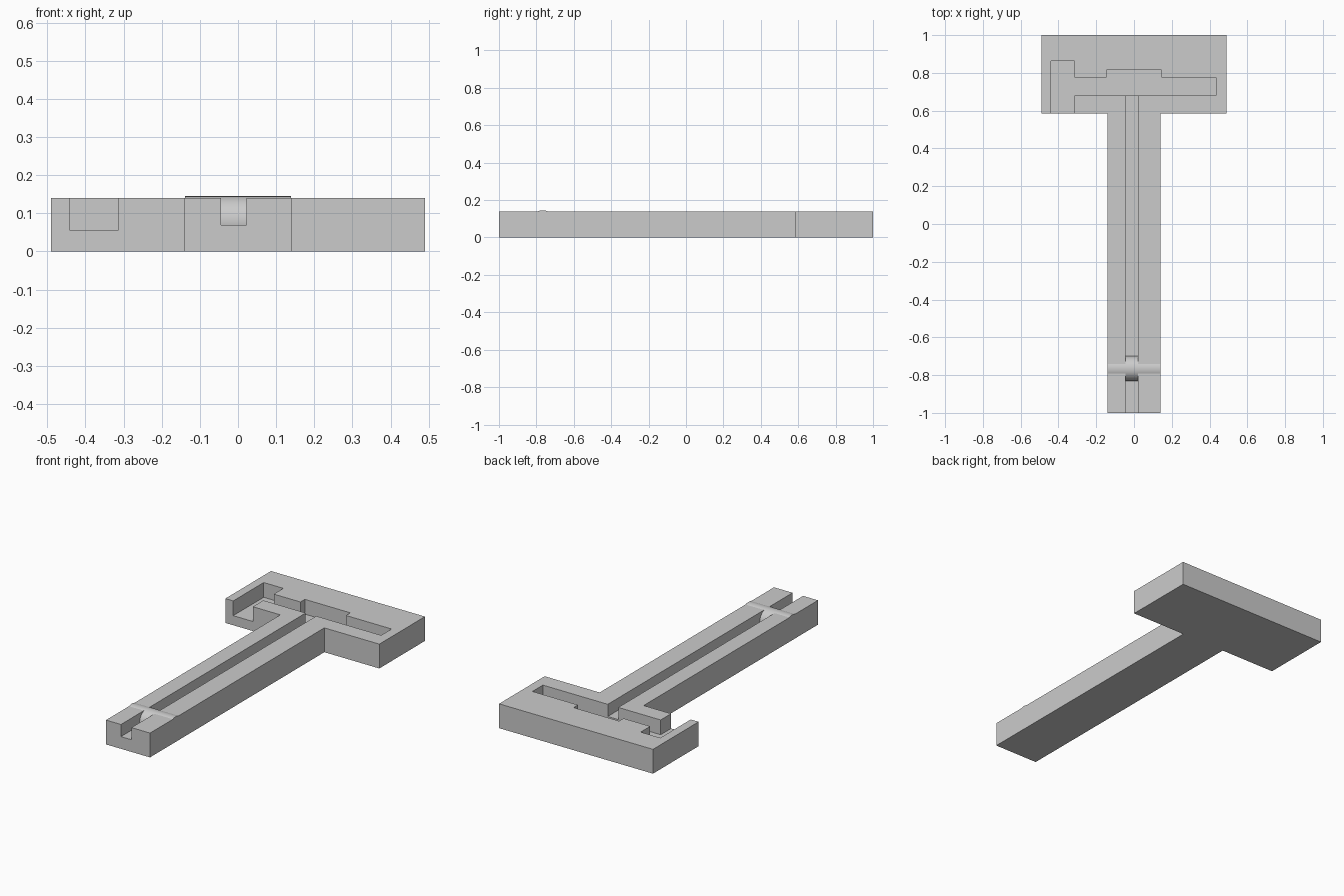
import bpy, bmesh, math

cube = bpy.data.objects.get("Cube")
if cube:
    bpy.data.objects.remove(cube, do_unlink=True)

# Material
grey = bpy.data.materials.new("plain grey")
grey.use_nodes = True
colour = (0.6, 0.6, 0.6, 1)
grey.diffuse_color = colour
grey.node_tree.nodes["Principled BSDF"].inputs["Base Color"].default_value = colour

TOP = 0.14
OVER = 0.3          # cutters reach past the top face


def prism(name, outline, z0, z1):
    """Extrude a flat outline from z0 up to z1."""
    bm = bmesh.new()
    base = bm.faces.new([bm.verts.new((x, y, z0)) for x, y in outline])
    ext = bmesh.ops.extrude_face_region(bm, geom=[base])
    verts = [v for v in ext["geom"] if isinstance(v, bmesh.types.BMVert)]
    bmesh.ops.translate(bm, vec=(0, 0, z1 - z0), verts=verts)
    bmesh.ops.recalc_face_normals(bm, faces=bm.faces)
    mesh = bpy.data.meshes.new(name)
    bm.to_mesh(mesh)
    bm.free()
    mesh.materials.append(grey)
    obj = bpy.data.objects.new(name, mesh)
    bpy.context.collection.objects.link(obj)
    return obj


def cut(body, cutter):
    """Subtract the cutter from the body and discard it."""
    cutter.hide_render = True
    mod = body.modifiers.new("cut", "BOOLEAN")
    mod.operation = "DIFFERENCE"
    mod.solver = "EXACT"
    mod.object = cutter
    bpy.context.view_layer.objects.active = body
    bpy.ops.object.modifier_apply(modifier=mod.name)
    bpy.data.objects.remove(cutter, do_unlink=True)


# T-shaped body: long stem with a wide head at the back
half = [(0.14, -1), (0.14, 0.585), (0.49, 0.585), (0.49, 1)]
body = prism("t_body", half + [(-x, y) for x, y in reversed(half)], 0, TOP)

# Head recess: cross slot, wider middle, side channel open to the front
cut(body, prism("head_recess_cutter", [
    (-0.44, 0.5), (-0.315, 0.5), (-0.315, 0.68), (0.435, 0.68),
    (0.435, 0.775), (0.145, 0.775), (0.145, 0.815), (-0.145, 0.815),
    (-0.145, 0.775), (-0.315, 0.775), (-0.315, 0.862), (-0.44, 0.862)],
    0.055, OVER))

# Long groove down the stem, running into the head recess
cut(body, prism("stem_groove_cutter", [
    (-0.045, -1.1), (0.022, -1.1), (0.022, 0.72), (-0.045, 0.72)],
    0.07, OVER))

# Round cross pin embedded near the front end of the stem
bpy.ops.mesh.primitive_cylinder_add(
    vertices=64, radius=0.066, depth=0.279,
    location=(0, -0.766, 0.079), rotation=(0, math.pi / 2, 0))
pin = bpy.context.object
pin.name = "cross_pin"
pin.data.materials.append(grey)
bpy.ops.object.shade_smooth_by_angle(angle=math.radians(30))
